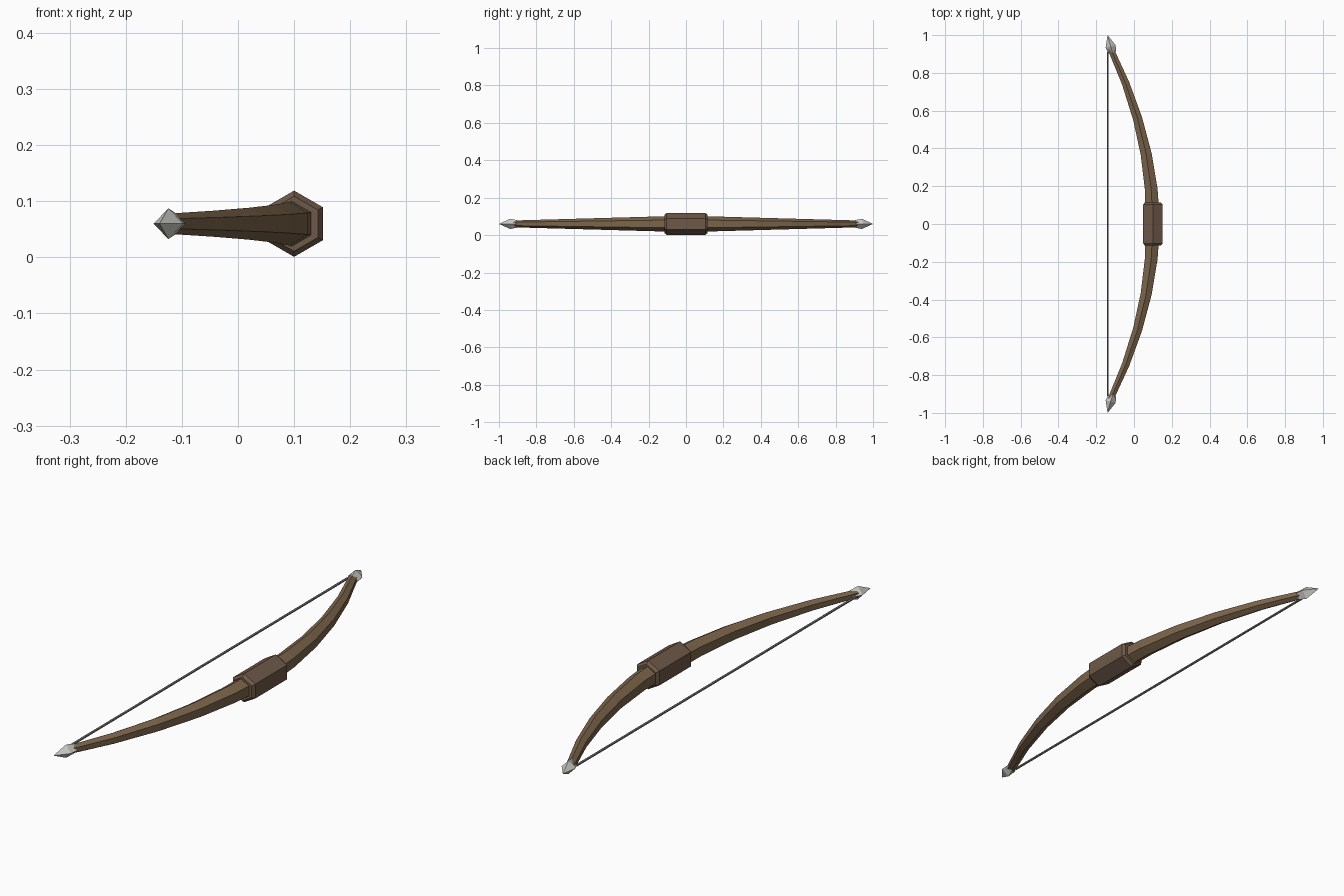
import bpy, bmesh, math
from mathutils import Vector

if "Cube" in bpy.data.objects:
    bpy.data.objects.remove(bpy.data.objects["Cube"])

Z = 0.06


def material(name, rgb):
    m = bpy.data.materials.new(name)
    m.diffuse_color = (*rgb, 1)
    m.use_nodes = True
    m.node_tree.nodes["Principled BSDF"].inputs["Base Color"].default_value = m.diffuse_color
    return m


def loft(name, path, radii, sides, mat):
    """Flat-shaded tube through (x, y) points, rings square to the path; radius 0 makes a point."""
    bm = bmesh.new()
    pts = [Vector((x, y, Z)) for x, y in path]
    rings = []
    for i, (p, r) in enumerate(zip(pts, radii)):
        tangent = (pts[min(i + 1, len(pts) - 1)] - pts[max(i - 1, 0)]).normalized()
        side = tangent.cross(Vector((0, 0, 1)))
        if r == 0:
            rings.append([bm.verts.new(p)])
            continue
        ring = []
        for k in range(sides):
            a = 2 * math.pi * k / sides
            ring.append(bm.verts.new(p + side * (r * math.sin(a)) + Vector((0, 0, r * math.cos(a)))))
        rings.append(ring)
    for a, b in zip(rings, rings[1:]):
        for k in range(sides):
            n = (k + 1) % sides
            if len(b) == 1:
                bm.faces.new((a[k], a[n], b[0]))
            else:
                bm.faces.new((a[k], a[n], b[n], b[k]))
    for ring in (rings[0], rings[-1]):
        if len(ring) > 1:
            bm.faces.new(ring)
    bmesh.ops.recalc_face_normals(bm, faces=bm.faces)
    mesh = bpy.data.meshes.new(name)
    bm.to_mesh(mesh)
    bm.free()
    mesh.materials.append(mat)
    obj = bpy.data.objects.new(name, mesh)
    bpy.context.collection.objects.link(obj)
    return obj


wood = material("wood", (0.20, 0.13, 0.07))
leather = material("leather", (0.155, 0.10, 0.065))
metal = material("metal", (0.62, 0.62, 0.58))
cord = material("cord", (0.22, 0.21, 0.21))

# Curved six-sided stave, tapering towards both ends
ys = [0.93 * i / 5 for i in range(-5, 6)]
loft("bow_stave", [(0.1 - 0.26 * y * y, y) for y in ys],
     [0.044 - 0.028 * abs(y) for y in ys], 6, wood)

# Hexagonal grip with chamfered ends
loft("grip", [(0.1, y) for y in (-0.115, -0.103, 0.103, 0.115)],
     [0.049, 0.059, 0.059, 0.049], 6, leather)

# Pointed metal tips
for s, label in ((-1, "front"), (1, "back")):
    loft(label + "_tip", [(-0.113, s * 0.905), (-0.124, s * 0.94), (-0.14, s * 1.0)],
         [0.02, 0.0275, 0], 4, metal)

# Straight bowstring
loft("bowstring", [(-0.139, -0.91), (-0.139, 0.91)], [0.005, 0.005], 6, cord)
